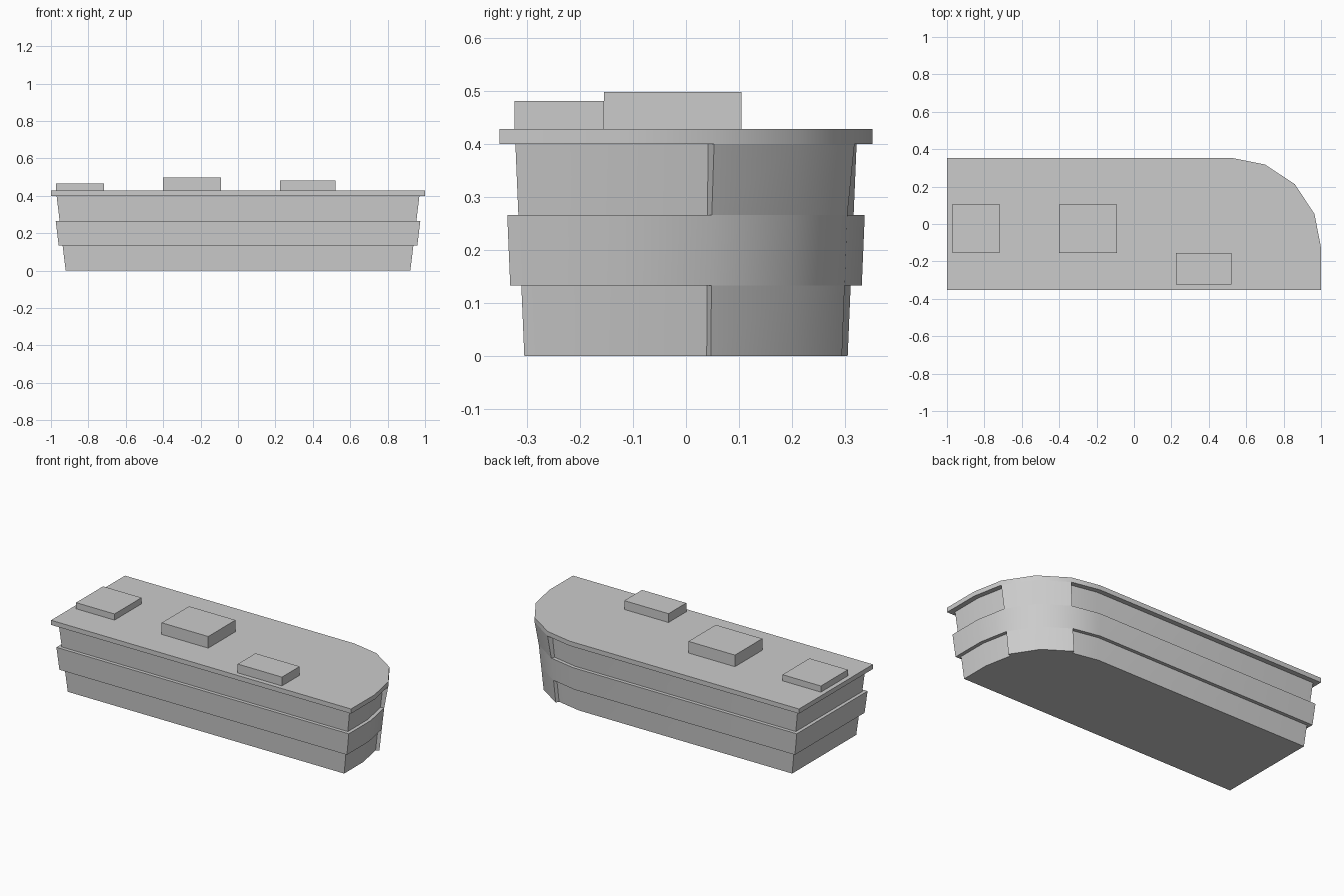
import bpy, bmesh, math
from mathutils import Vector

if "Cube" in bpy.data.objects:
    bpy.data.objects.remove(bpy.data.objects["Cube"])

# Roof outline seen from above, one rounded corner (counter-clockwise)
OUTLINE = [Vector(p) for p in ((-1, -.352), (1, -.352), (1, -.127), (.965, .053),
                               (.86, .213), (.70, .318), (.53, .352), (-1, .352))]
CORNER = (3, 4, 5)          # outline points of the full-height curved corner
ROOF_Z, LIP, RECESS = .40, .009, .021


def inset(points, d):
    """Offset a closed outline inwards by d."""
    out, n = [], len(points)
    for i, p in enumerate(points):
        a = (p - points[i - 1]).normalized()
        b = (points[(i + 1) % n] - p).normalized()
        na, nb = Vector((-a.y, a.x)), Vector((-b.y, b.x))
        out.append(p + (na + nb) * d / (1 + na.dot(nb)))
    return out


def wall(z):
    """Tapered wall outline at height z."""
    s = .951 + .049 * z / ROOF_Z
    return [p * s for p in inset(OUTLINE, LIP)]


def notched(z, flare=False):
    """Wall outline with everything but the curved corner set back."""
    outer = OUTLINE if flare else wall(z)
    inner = inset(wall(z), RECESS)
    ring = []
    for i, p in enumerate(inner):
        if i not in CORNER:
            ring.append(p)
        elif i == CORNER[0]:
            ring += [p, outer[i]]
        elif i == CORNER[-1]:
            ring += [outer[i], p]
        else:
            ring.append(outer[i])
    return ring


def loft(name, low, z0, high, z1):
    """Closed solid between two matching outlines."""
    bm = bmesh.new()
    a = [bm.verts.new((p.x, p.y, z0)) for p in low]
    b = [bm.verts.new((p.x, p.y, z1)) for p in high]
    n = len(a)
    for i in range(n):
        j = (i + 1) % n
        bm.faces.new((a[i], a[j], b[j], b[i]))
    bm.faces.new(a[::-1])
    bm.faces.new(b)
    me = bpy.data.meshes.new(name)
    bm.to_mesh(me)
    bm.free()
    ob = bpy.data.objects.new(name, me)
    bpy.context.collection.objects.link(ob)
    bpy.ops.object.select_all(action='DESELECT')
    ob.select_set(True)
    bpy.context.view_layer.objects.active = ob
    bpy.ops.object.shade_smooth_by_angle(angle=math.radians(30))
    return ob


# Body: recessed lower storey, projecting band, recessed upper storey, roof slab
loft("lower_storey", notched(0), 0, notched(.133), .133)
loft("middle_band", wall(.133), .133, wall(.266), .266)
loft("upper_storey", notched(.266), .266, notched(ROOF_Z, True), ROOF_Z)
loft("roof_slab", OUTLINE, ROOF_Z, OUTLINE, .428)

# Rooftop boxes: x range, y range, top
for name, x0, x1, y0, y1, top in (
        ("roof_box_left", -.973, -.717, -.152, .105, .465),
        ("roof_box_middle", -.40, -.09, -.155, .105, .498),
        ("roof_box_right", .225, .52, -.324, -.155, .481)):
    rect = [Vector(p) for p in ((x0, y0), (x1, y0), (x1, y1), (x0, y1))]
    loft(name, rect, .428, rect, top)
